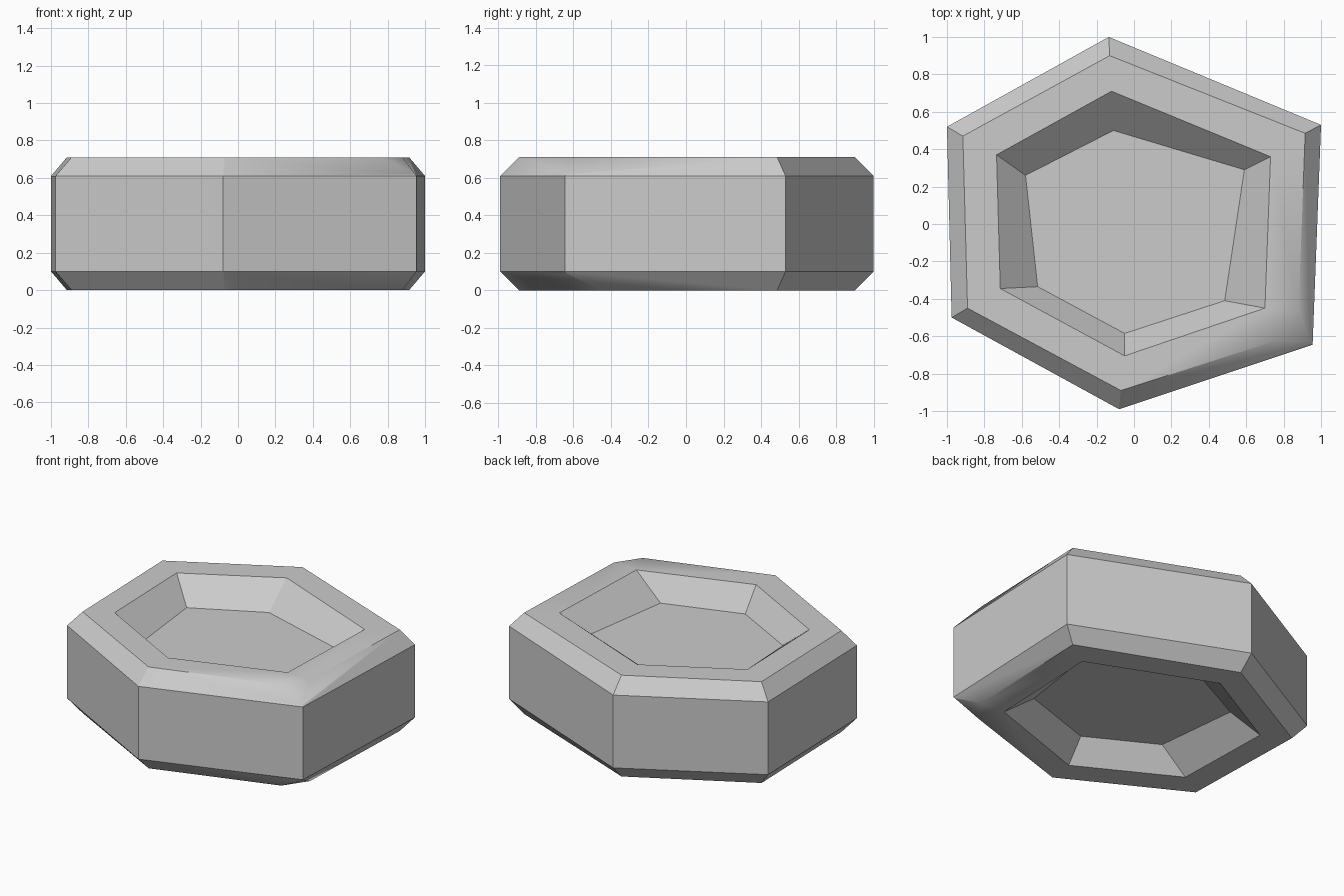
import bpy
import bmesh
import math

cube = bpy.data.objects.get("Cube")
if cube:
    bpy.data.objects.remove(cube, do_unlink=True)

HEIGHT = 0.71
SHOULDER = 0.61
FLOOR = 0.55
CHIP = 2  # index of the chipped corner

# Clockwise hexagonal outlines, starting at the back corner
girdle = [(-.135, 1), (1, .53), (.955, -.645), (-.08, -.99), (-.975, -.5), (-1, .52)]
rim = [(-.12, .71), (.73, .36), (.7, -.45), (-.05, -.705), (-.715, -.345), (-.735, .37)]
floor = [(-.11, .5), (.59, .29), (.485, -.41), (-.05, -.585), (-.515, -.335), (-.58, .26)]
ledge = [(-.13, .9), (.915, .485), None, (-.07, -.89), (-.89, -.45), (-.915, .47)]
chip_side, chip_front, chip_tip = (.88, -.46), (.77, -.62), (.945, -.637)


def build_half(bm, level):
    """Bevel, ledge and recess of one half; level maps a height to z."""
    def loop(points, z):
        return [bm.verts.new((*p, level(z))) if p else None for p in points]

    outer = loop(girdle, SHOULDER)
    inner = loop(rim, HEIGHT)
    base = loop(floor, FLOOR)
    top = loop(ledge, HEIGHT)
    side, front = loop([chip_side, chip_front], HEIGHT)
    tip = loop([chip_tip], SHOULDER + .012)[0]

    for i in range(6):
        j = (i + 1) % 6
        start = [front] if i == CHIP else [top[i]]
        end = [side] if j == CHIP else [top[j]]
        # Recess wall and flat ledge
        bm.faces.new((base[i], base[j], inner[j], inner[i]))
        bm.faces.new((inner[i], inner[j], end[0], start[0]))
        # Sloped bevel, running down to the tip beside the chipped corner
        if i == CHIP:
            start.insert(0, tip)
        if j == CHIP:
            end.append(tip)
        bm.faces.new([outer[i]] + start + end + [outer[j]])

    # Chipped corner and recess floor
    bm.faces.new((inner[CHIP], side, front))
    bm.faces.new((side, tip, front))
    bm.faces.new(base)
    return outer


bm = bmesh.new()
upper = build_half(bm, lambda z: z)
lower = build_half(bm, lambda z: HEIGHT - z)

# Upright side walls
for i in range(6):
    j = (i + 1) % 6
    bm.faces.new((upper[i], upper[j], lower[j], lower[i]))
bmesh.ops.recalc_face_normals(bm, faces=bm.faces[:])

mesh = bpy.data.meshes.new("hexagonal_stone")
bm.to_mesh(mesh)
bm.free()
stone = bpy.data.objects.new("hexagonal_stone", mesh)
bpy.context.scene.collection.objects.link(stone)

# Single grey material
grey = bpy.data.materials.new("light_grey")
grey.use_nodes = True
colour = (.6, .6, .6, 1)
grey.diffuse_color = colour
grey.node_tree.nodes["Principled BSDF"].inputs["Base Color"].default_value = colour
mesh.materials.append(grey)

# Smooth only the soft slope into the chipped corner
bpy.ops.object.select_all(action='DESELECT')
stone.select_set(True)
bpy.context.view_layer.objects.active = stone
bpy.ops.object.shade_smooth_by_angle(angle=math.radians(33))
